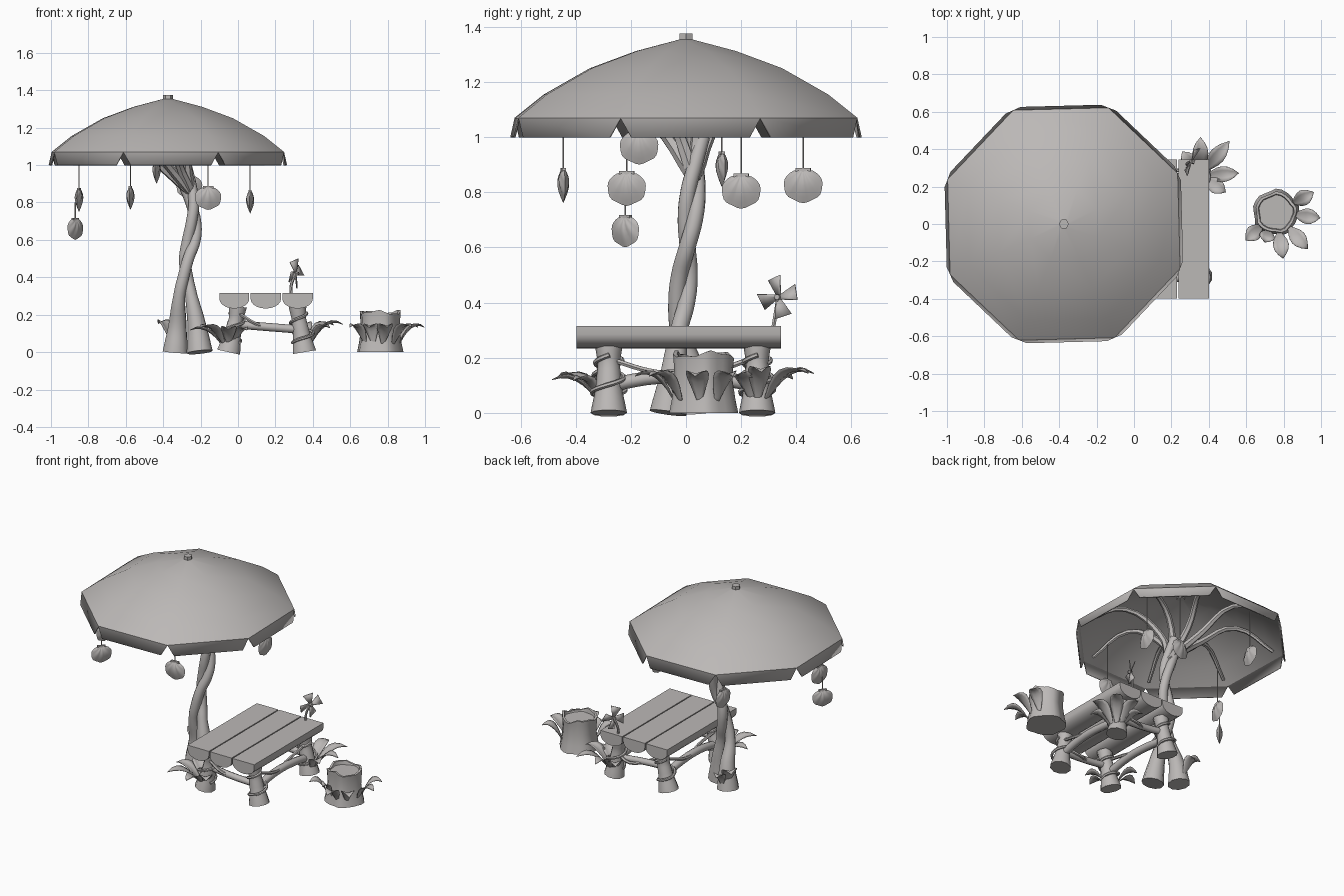
import bpy, bmesh, math, random
from math import sin, cos, pi, radians
from mathutils import Vector, Matrix

random.seed(4)
if "Cube" in bpy.data.objects:
    bpy.data.objects.remove(bpy.data.objects["Cube"])

clay = bpy.data.materials.new("warm_grey")
clay.use_nodes = True
GREY = (0.5, 0.48, 0.47, 1)
clay.diffuse_color = GREY
clay.node_tree.nodes["Principled BSDF"].inputs["Base Color"].default_value = GREY


def add(name, mesh, angle=40):
    mesh.shade_smooth()
    mesh.set_sharp_from_angle(angle=radians(angle))
    mesh.materials.clear()
    mesh.materials.append(clay)
    ob = bpy.data.objects.new(name, mesh)
    bpy.context.collection.objects.link(ob)
    return ob


def finish(name, bm, angle=40, recalc=True):
    if recalc:
        bmesh.ops.recalc_face_normals(bm, faces=bm.faces)
    mesh = bpy.data.meshes.new(name)
    bm.to_mesh(mesh)
    bm.free()
    return add(name, mesh, angle)


def tube(name, pts, radii, sides=2, res=4):
    """Smooth capped tube through points, with one radius per point."""
    if not isinstance(radii, (list, tuple)):
        radii = [radii] * len(pts)
    cu = bpy.data.curves.new(name, 'CURVE')
    cu.dimensions = '3D'
    cu.bevel_depth = 1
    cu.bevel_resolution = sides
    cu.resolution_u = res
    cu.use_fill_caps = True
    sp = cu.splines.new('BEZIER')
    sp.bezier_points.add(len(pts) - 1)
    for bp, p, r in zip(sp.bezier_points, pts, radii):
        bp.co, bp.radius = p, r
        bp.handle_left_type = bp.handle_right_type = 'AUTO'
    tmp = bpy.data.objects.new("tmp", cu)
    bpy.context.collection.objects.link(tmp)
    mesh = bpy.data.meshes.new_from_object(tmp.evaluated_get(bpy.context.evaluated_depsgraph_get()))
    bpy.data.objects.remove(tmp)
    return add(name, mesh, 50)


def skin(bm, rows, closed=True):
    """Quads between consecutive rows of vertices."""
    for a, b in zip(rows, rows[1:]):
        n = len(a)
        for i in range(n if closed else n - 1):
            j = (i + 1) % n
            bm.faces.new((a[i], a[j], b[j], b[i]))


# Canopy: eight panels with a notched skirt
HUB = Vector((-0.375, 0, 0))
TURN = radians(1.5)
COS8 = cos(pi / 8)


def polar(r, a, z):
    return HUB + Vector((r * cos(a), r * sin(a), z))


bm = bmesh.new()
corners = [TURN + pi / 8 + k * pi / 4 for k in range(8)]
rows = []
for r, z in [(0.02, 1.355), (0.18, 1.312), (0.345, 1.25), (0.51, 1.155), (0.615, 1.07)]:
    rows.append([bm.verts.new(polar(r / COS8, a, z)) for a in corners])
skin(bm, rows)
bm.faces.new(rows[0])
for k in range(8):
    mid = corners[k] + pi / 8
    side = Vector((-sin(mid), cos(mid), 0)) * 0.215
    base = polar(0.632, mid, 1.0)
    lo, hi = bm.verts.new(base - side), bm.verts.new(base + side)
    bm.faces.new((rows[-1][k], lo, hi, rows[-1][(k + 1) % 8]))
canopy = finish("canopy", bm, 35)
mod = canopy.modifiers.new("thickness", 'SOLIDIFY')
mod.thickness = 0.008
tube("canopy_cap", [(-0.375, 0, 1.34), (-0.375, 0, 1.375)], 0.027, 1, 1)

# Two-strand twisted trunk
for s, foot in enumerate([(-0.335, 0.03), (-0.205, -0.065)]):
    pts, rad = [(foot[0], foot[1], 0)], [0.07]
    pts.append((foot[0] * 0.8 - 0.056, foot[1] * 0.7, 0.14))
    rad.append(0.05)
    for i in range(8):
        z = 0.3 + i * 0.1
        t = i / 7
        a = s * pi + pi + t * 2.3 * pi
        off = 0.02 if i else 0.032
        cx = -0.282 + 0.045 * sin(pi * min(1, max(0, t - 0.25) * 1.5)) - 0.02 * max(0, t - 0.8)
        pts.append((cx + off * cos(a), -0.025 + 0.07 * t + off * sin(a), z))
        rad.append(0.033 - 0.006 * t)
    tube("trunk_strand", pts, rad, 3, 5)

# Branches that carry the canopy
fork = Vector((-0.25, 0.03, 0.85))
for a in corners:
    tube("branch", [fork, polar(0.13, a, 1.06), polar(0.36, a, 1.2), polar(0.6, a, 1.08)],
         [0.026, 0.021, 0.015, 0.01], 1)

# Table top: three half logs
for x0, x1 in [(-0.1, 0.06), (0.067, 0.23), (0.237, 0.4)]:
    c, w = (x0 + x1) / 2, (x1 - x0) / 2
    outline = [(x0, 0.315)] + [(c - w * cos(i * pi / 10), 0.285 - 0.052 * sin(i * pi / 10))
                               for i in range(11)] + [(x1, 0.315)]
    bm = bmesh.new()
    ends = [[bm.verts.new((x, y, z)) for x, z in outline] for y in (-0.398, 0.345)]
    skin(bm, ends)
    for e in ends:
        bm.faces.new(e)
    finish("table_plank", bm, 35)

# Table legs, each wrapped by a vine
LEGS = [(x, y) for x in (-0.05, 0.355) for y in (-0.28, 0.258)]
for x, y in LEGS:
    tx = 0.0 if x < 0 else 0.318
    tube("table_leg", [(x, y, 0), (x * 0.6 + tx * 0.4, y, 0.09), (x * 0.2 + tx * 0.8, y, 0.18), (tx, y, 0.245)],
         [0.066, 0.048, 0.04, 0.05], 3)
    coil = []
    for i in range(13):
        t = i / 12
        a = t * 3 * pi + x * 9
        r = 0.064 - 0.018 * t
        coil.append((x + (tx - x) * t * 0.9 + r * cos(a), y + r * sin(a), 0.05 + 0.16 * t))
    tube("leg_vine", coil, 0.009, 1, 2)

# Rails and hanging vines between the legs
for x in (-0.03, 0.34):
    tube("side_rail", [(x, -0.28, 0.1), (x, -0.1, 0.13), (x, 0.1, 0.125), (x, 0.26, 0.1)], 0.025)
    tube("side_vine", [(x, -0.26, 0.19), (x + 0.02, -0.12, 0.15), (x - 0.02, 0.05, 0.14), (x, 0.25, 0.2)], 0.01, 1)
for y in (-0.28, 0.258):
    tube("end_rail", [(-0.03, y, 0.15), (0.15, y - 0.01, 0.135), (0.34, y, 0.12)], 0.022)
    tube("end_vine", [(0.0, y - 0.03, 0.21), (0.1, y - 0.03, 0.15), (0.22, y + 0.03, 0.12), (0.34, y, 0.16)], 0.01, 1)


# Folded, arching leaves
def leaf(x, y, angle, length, rise, width, z0=0.02):
    out = Vector((cos(angle), sin(angle), 0))
    side = Vector((-sin(angle), cos(angle), 0))
    bm = bmesh.new()
    rows = []
    for i in range(8):
        t = i / 7
        w = width * (0.08 + 0.92 * sin(pi * t ** 1.25)) * 0.5 if i < 7 else 0.001
        spine = Vector((x, y, z0 + rise * sin(t * 0.62 * pi))) + out * length * t ** 1.2
        rows.append([bm.verts.new(spine + side * w * s + Vector((0, 0, abs(s) * w * 0.35)))
                     for s in (-1, -0.5, 0, 0.5, 1)])
    skin(bm, rows, False)
    ob = finish("leaf", bm, 60, False)
    ob.modifiers.new("thickness", 'SOLIDIFY').thickness = 0.003


for lx, ly, heading in [(-0.05, -0.28, 222), (0.355, 0.258, 42)]:
    for d, length in [(-75, 0.15), (-38, 0.2), (8, 0.24), (48, 0.2), (85, 0.15)]:
        a = radians(heading + d)
        leaf(lx + 0.03 * cos(a), ly + 0.03 * sin(a), a, length * 0.88, random.uniform(0.1, 0.14), 0.085)
leaf(-0.35, 0.06, radians(140), 0.1, 0.14, 0.1)
leaf(-0.33, 0.08, radians(100), 0.09, 0.11, 0.08)

# Stump seat with a raised bark rim
SX, SY = 0.758, 0.062
bm = bmesh.new()
rows = []
N = 24
for r, z, wave in [(0.122, 0, 0), (0.112, 0.05, 0), (0.102, 0.12, 0), (0.106, 0.19, 0.3),
                   (0.108, 0.212, 1), (0.094, 0.212, 1), (0.09, 0.195, 0)]:
    ring = []
    for i in range(N):
        a = 2 * pi * i / N
        rr = r * (1 + 0.045 * sin(5 * a + 1) + 0.02 * sin(9 * a))
        zz = z + wave * 0.01 * (sin(3 * a + 0.5) + 0.5 * sin(7 * a))
        ring.append(bm.verts.new((SX + rr * cos(a), SY + rr * sin(a), zz)))
    rows.append(ring)
skin(bm, rows)
bm.faces.new(rows[0])
bm.faces.new(rows[-1])
finish("stump_seat", bm, 45)
for d, length in [(-137, 0.12), (-81, 0.15), (-49, 0.16), (-7, 0.14), (28, 0.13), (-110, 0.07)]:
    a = radians(d)
    leaf(SX + 0.1 * cos(a), SY + 0.1 * sin(a), a, length, 0.12, 0.085)

# Pinwheel on the table corner
centre = Vector((0.31, 0.335, 0.42))
tube("pinwheel_stem", [(0.285, 0.315, 0.3), (0.285, 0.325, 0.36), centre], 0.008, 1)
frame = Matrix.Translation(centre) @ Matrix.Rotation(radians(-25), 4, 'Z')
bm = bmesh.new()
for k in range(4):
    m = frame @ Matrix.Rotation(radians(15 + 90 * k), 4, 'X')
    bm.faces.new([bm.verts.new(m @ Vector(p)) for p in
                  [(0, -0.005, 0), (-0.012, -0.03, 0.07), (0.012, 0.03, 0.075), (0, 0.008, 0)]])
blades = finish("pinwheel_blades", bm, 30)
blades.modifiers.new("thickness", 'SOLIDIFY').thickness = 0.005
tube("pinwheel_hub", [centre - Vector((0.012, -0.004, 0)), centre + Vector((0.014, -0.006, 0))], 0.011, 1, 1)


# Hanging scallop shells
def shell(x, y, zc, turn, top, size=1.0):
    bm = bmesh.new()
    cols = 25
    for s in (-1, 1):
        rows = []
        for i in range(7):
            t = i / 6
            row = []
            for j in range(cols):
                a = radians(-78 + 156 * j / (cols - 1))
                rib = cos(8 * a * 1.5)
                r = 0.122 * cos(a) ** 0.8 * t * (1 + 0.02 * rib)
                puff = s * sin(pi * t ** 0.8) * (0.02 + 0.002 * rib) * cos(a)
                row.append(bm.verts.new((r * sin(a) * 1.08, puff, 0.06 - r * cos(a))))
            rows.append(row)
        skin(bm, rows, False)
    bmesh.ops.create_cube(bm, size=1, matrix=Matrix.Translation((0, 0, 0.052)) @ Matrix.Diagonal((0.055, 0.014, 0.022, 1)))
    bmesh.ops.remove_doubles(bm, verts=bm.verts, dist=0.0003)
    ob = finish("shell", bm, 50)
    ob.matrix_world = (Matrix.Translation((x, y, zc)) @ Matrix.Rotation(radians(turn), 4, 'Z')
                       @ Matrix.Scale(size, 4))
    tube("shell_string", [(x, y, zc + 0.055 * size), (x, y, top)], 0.003, 1, 1)


for spec in [(-0.16, -0.445, 0.825, 5, 1.14), (-0.26, 0.13, 0.885, 10, 1.25), (0.065, 0.2, 0.805, 88, 1.14),
             (-0.575, 0.425, 0.825, 85, 1.14), (-0.85, -0.215, 0.815, 80, 1.12),
             (-0.87, -0.22, 0.66, 50, 0.8, 0.92), (-0.435, -0.17, 0.965, 82, 1.25)]:
    shell(*spec)
